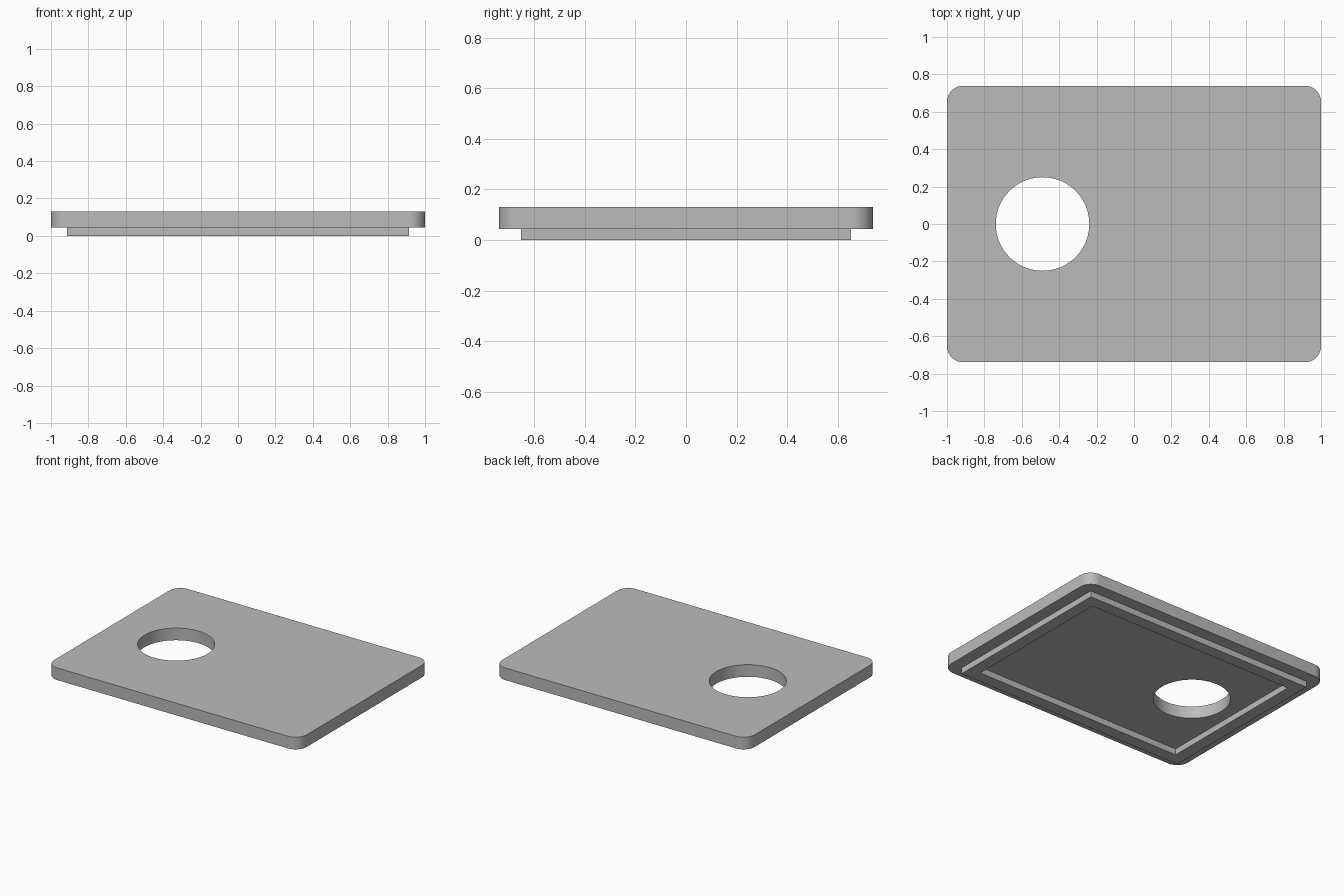
import bpy
import bmesh
import math

old = bpy.data.objects.get("Cube")
if old:
    bpy.data.objects.remove(old, do_unlink=True)

U = 1 / 23                      # module that all sizes follow
LENGTH, WIDTH = 46 * U, 34 * U
LIP_HEIGHT, PLATE_HEIGHT = U, 2 * U
MARGIN = 2 * U                  # edge margin, lip thickness and corner radius
HOLE_X, HOLE_RADIUS = -11.25 * U, 5.75 * U

grey = bpy.data.materials.new("plain grey")
grey.use_nodes = True
grey.diffuse_color = (0.5, 0.5, 0.5, 1)
grey.node_tree.nodes["Principled BSDF"].inputs["Base Color"].default_value = grey.diffuse_color


def finish(bm, name):
    """Turn a bmesh into a scene object with the grey material."""
    mesh = bpy.data.meshes.new(name)
    bm.to_mesh(mesh)
    bm.free()
    mesh.materials.append(grey)
    obj = bpy.data.objects.new(name, mesh)
    bpy.context.collection.objects.link(obj)
    return obj


def slab(name, length, width, bottom, top, radius=0):
    """Box standing between two heights, with optional rounded corners."""
    bm = bmesh.new()
    bmesh.ops.create_cube(bm, size=1)
    for v in bm.verts:
        v.co.x *= length
        v.co.y *= width
        v.co.z = top if v.co.z > 0 else bottom
    if radius:
        upright = [e for e in bm.edges
                   if abs(e.verts[0].co.z - e.verts[1].co.z) > (top - bottom) / 2]
        bmesh.ops.bevel(bm, geom=upright, offset=radius, segments=10,
                        profile=0.5, affect='EDGES')
    return finish(bm, name)


def cut(target, cutter):
    """Subtract the cutter from the target, then discard the cutter."""
    cutter.hide_render = True
    mod = target.modifiers.new("cut", 'BOOLEAN')
    mod.operation = 'DIFFERENCE'
    mod.solver = 'EXACT'
    mod.object = cutter
    bpy.ops.object.select_all(action='DESELECT')
    target.select_set(True)
    bpy.context.view_layer.objects.active = target
    bpy.ops.object.modifier_apply(modifier=mod.name)
    bpy.data.objects.remove(cutter, do_unlink=True)


# Rounded plate with a round hole
plate = slab("cover_plate", LENGTH, WIDTH, LIP_HEIGHT, LIP_HEIGHT + PLATE_HEIGHT, MARGIN)
bm = bmesh.new()
bmesh.ops.create_cone(bm, cap_ends=True, segments=96, radius1=HOLE_RADIUS,
                      radius2=HOLE_RADIUS, depth=1)
bmesh.ops.translate(bm, verts=bm.verts, vec=(HOLE_X, 0, 0))
cut(plate, finish(bm, "hole_cutter"))
bpy.ops.object.shade_smooth_by_angle(angle=math.radians(30))

# Square-cornered locating lip under the plate
lip = slab("locating_lip", LENGTH - 2 * MARGIN, WIDTH - 2 * MARGIN, 0, LIP_HEIGHT)
cut(lip, slab("lip_cutter", LENGTH - 4 * MARGIN, WIDTH - 4 * MARGIN, -1, 1))
